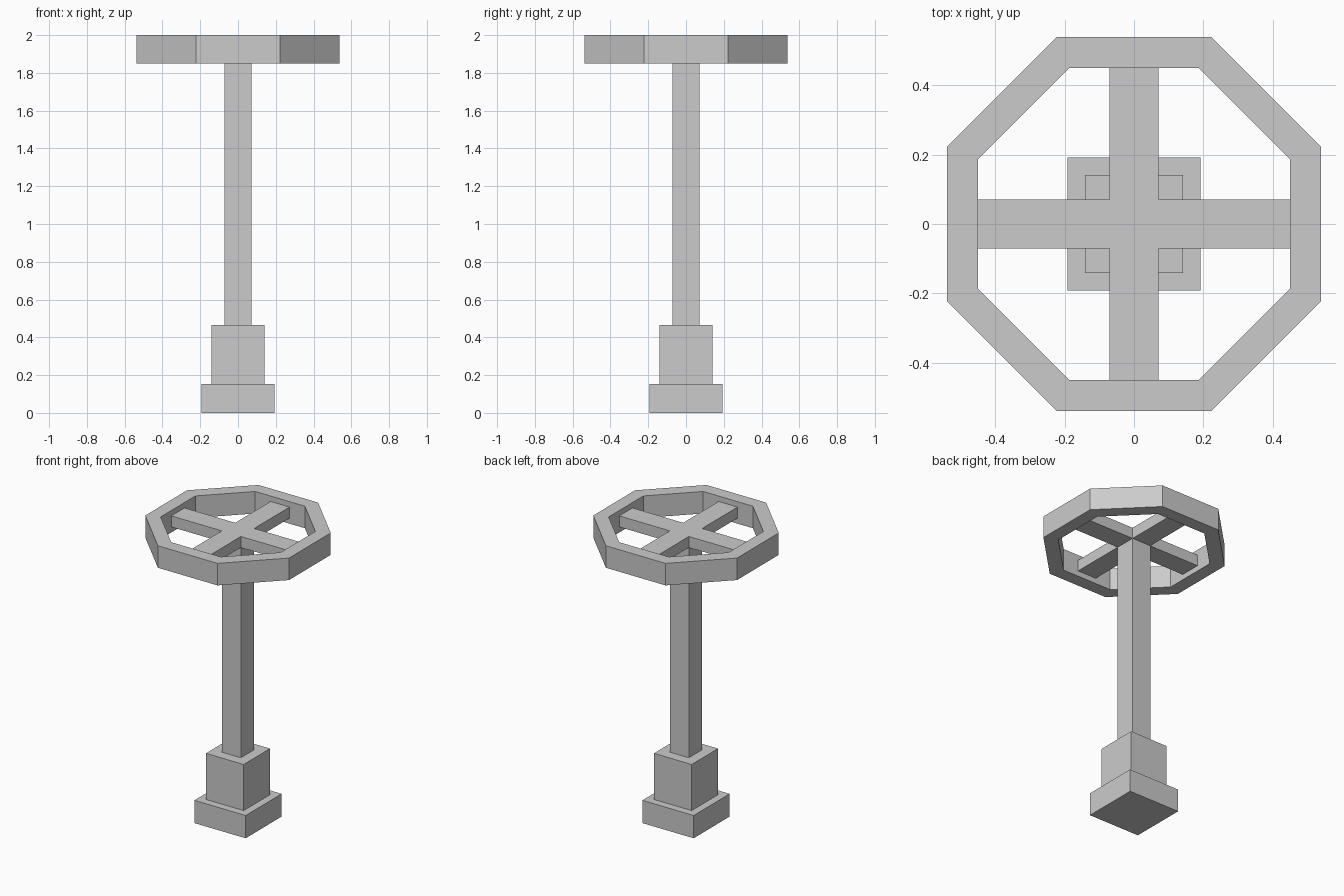
import bpy, bmesh, math

if "Cube" in bpy.data.objects:
    bpy.data.objects.remove(bpy.data.objects["Cube"])

grey = bpy.data.materials.new("plain grey")
grey.diffuse_color = (0.6, 0.6, 0.6, 1)
grey.use_nodes = True
grey.node_tree.nodes["Principled BSDF"].inputs["Base Color"].default_value = grey.diffuse_color


def finish(name, bm):
    bmesh.ops.recalc_face_normals(bm, faces=bm.faces)
    mesh = bpy.data.meshes.new(name)
    bm.to_mesh(mesh)
    bm.free()
    mesh.materials.append(grey)
    bpy.context.collection.objects.link(bpy.data.objects.new(name, mesh))


def prism(name, outline, z0, z1):
    """Extrude a flat outline upward from z0 to z1."""
    bm = bmesh.new()
    face = bm.faces.new([bm.verts.new((x, y, z0)) for x, y in outline])
    up = bmesh.ops.extrude_face_region(bm, geom=[face], use_keep_orig=True)
    verts = [v for v in up["geom"] if isinstance(v, bmesh.types.BMVert)]
    bmesh.ops.translate(bm, verts=verts, vec=(0, 0, z1 - z0))
    finish(name, bm)


def square(h):
    return [(-h, -h), (h, -h), (h, h), (-h, h)]


def octagon(flat):
    r = flat / math.cos(math.pi / 8)
    angles = [math.pi / 8 + i * math.pi / 4 for i in range(8)]
    return [(r * math.cos(a), r * math.sin(a)) for a in angles]


# Stepped base and shaft
prism("base", square(0.192), 0, 0.154)
prism("collar", square(0.141), 0.154, 0.466)
prism("shaft", square(0.071), 0.466, 1.888)

# Cross of spokes, one quarter of the outline turned four times
w, reach = 0.071, 0.449
cross = []
for c, s in ((1, 0), (0, 1), (-1, 0), (0, -1)):
    for x, y in ((reach, -w), (reach, w), (w, w)):
        cross.append((x * c - y * s, x * s + y * c))
prism("spokes", cross, 1.888, 1.963)

# Eight-sided wheel rim
bm = bmesh.new()
rings = [[bm.verts.new((x, y, z)) for x, y in octagon(f)]
         for f, z in ((0.538, 1.851), (0.538, 2), (0.449, 2), (0.449, 1.851))]
for k in range(4):
    a, b = rings[k], rings[(k + 1) % 4]
    for i in range(8):
        j = (i + 1) % 8
        bm.faces.new((a[i], a[j], b[j], b[i]))
finish("wheel_rim", bm)
